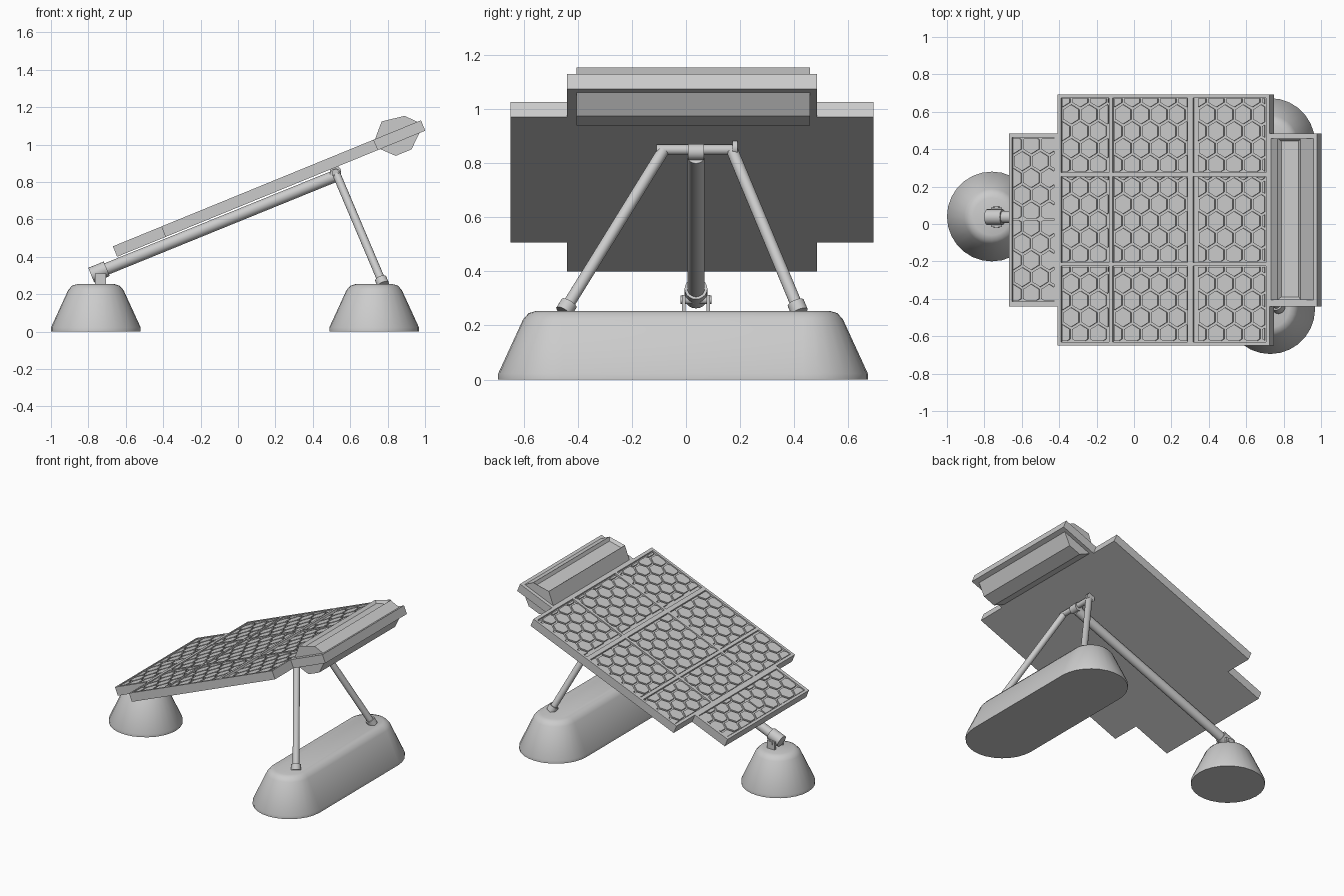
import bpy, bmesh, math
from mathutils import Matrix, Vector

if "Cube" in bpy.data.objects:
    bpy.data.objects.remove(bpy.data.objects["Cube"])

TILT = math.radians(22.25)
# Panel space: x runs up the slope, y across, z out of the panel face
PANEL = Matrix.Translation((-0.669, 0, 0.456)) @ Matrix.Rotation(-TILT, 4, 'Y')


def finish(name, bm, matrix=None, smooth=False):
    bmesh.ops.remove_doubles(bm, verts=bm.verts, dist=1e-5)
    bmesh.ops.recalc_face_normals(bm, faces=bm.faces)
    if matrix:
        bm.transform(matrix)
    me = bpy.data.meshes.new(name)
    bm.to_mesh(me)
    bm.free()
    ob = bpy.data.objects.new(name, me)
    bpy.context.collection.objects.link(ob)
    if smooth:
        bpy.ops.object.select_all(action='DESELECT')
        ob.select_set(True)
        bpy.context.view_layer.objects.active = ob
        bpy.ops.object.shade_smooth_by_angle(angle=math.radians(35))
    return ob


def prism(bm, base, offset):
    """Extrude a closed polygon by an offset vector."""
    a = [bm.verts.new(p) for p in base]
    b = [bm.verts.new(Vector(p) + Vector(offset)) for p in base]
    n = len(a)
    bm.faces.new(a)
    bm.faces.new(b[::-1])
    for i in range(n):
        j = (i + 1) % n
        bm.faces.new((a[i], a[j], b[j], b[i]))


def box(bm, x0, x1, y0, y1, z0, z1):
    prism(bm, [(x0, y0, z0), (x1, y0, z0), (x1, y1, z0), (x0, y1, z0)], (0, 0, z1 - z0))


def tube(name, p, q, r, seg=20):
    p, q = Vector(p), Vector(q)
    d = q - p
    bm = bmesh.new()
    m = Matrix.Translation((p + q) / 2) @ d.to_track_quat('Z', 'Y').to_matrix().to_4x4()
    bmesh.ops.create_cone(bm, cap_ends=True, segments=seg, radius1=r, radius2=r,
                          depth=d.length, matrix=m)
    return finish(name, bm, smooth=True)


def weight(name, cx, cy, half, seg=28):
    """Tapered concrete foot: round, or stretched along y by half."""
    profile = [(0.24, 0), (0.24, 0.022), (0.148, 0.222), (0.128, 0.245), (0.10, 0.254)]
    bm = bmesh.new()
    rings = []
    for r, z in profile:
        ring = []
        for start, side in ((0, 1), (math.pi, -1)):
            if half == 0 and side < 0:
                steps = range(1, seg // 2)
            else:
                steps = range(seg // 2 + 1)
            for i in steps:
                t = start + 2 * math.pi * i / seg
                ring.append(bm.verts.new((cx + r * math.cos(t),
                                          cy + side * half + r * math.sin(t), z)))
        rings.append(ring)
    n = len(rings[0])
    for a, b in zip(rings, rings[1:]):
        for i in range(n):
            j = (i + 1) % n
            bm.faces.new((a[i], a[j], b[j], b[i]))
    bm.faces.new(rings[0][::-1])
    bm.faces.new(rings[-1])
    finish(name, bm, smooth=True)


def clip(poly, axis, limit, sign):
    """Keep the part of a 2D polygon where sign * coord <= sign * limit."""
    out = []
    for p, q in zip(poly, poly[1:] + poly[:1]):
        dp, dq = sign * (limit - p[axis]), sign * (limit - q[axis])
        if dp >= 0:
            out.append(p)
        if dp * dq < 0:
            t = dp / (dp - dq)
            out.append((p[0] + t * (q[0] - p[0]), p[1] + t * (q[1] - p[1])))
    return out


def hex_tiles(bm, u0, u1, y0, y1, pitch=0.104, gap=0.014):
    r = (pitch - gap) / math.sqrt(3)
    row = pitch * 0.866
    for j in range(int((y1 - y0) / row) + 2):
        for i in range(-1, int((u1 - u0) / pitch) + 2):
            cu = u0 + pitch * (i + 0.5 * (j % 2))
            cy = y0 + row * (j + 0.4)
            poly = [(cu + r * math.cos(math.radians(60 * k + 30)),
                     cy + r * math.sin(math.radians(60 * k + 30))) for k in range(6)]
            for axis, lim, s in ((0, u0, -1), (0, u1, 1), (1, y0, -1), (1, y1, 1)):
                poly = clip(poly, axis, lim, s)
            if len(poly) > 2:
                prism(bm, [(x, y, -0.016) for x, y in poly], (0, 0, 0.012))


# Feet
weight("front_weight", -0.76, 0.04, 0)
weight("rear_weight", 0.728, -0.011, 0.444)

# Panel backing, stepped outline
bm = bmesh.new()
outline = [(0, -0.44), (0.28, -0.44), (0.28, -0.65), (1.507, -0.65), (1.507, 0.693),
           (0.28, 0.693), (0.28, 0.484), (0, 0.484)]
prism(bm, [(u, y, -0.06) for u, y in outline], (0, 0, 0.046))
finish("panel_backing", bm, PANEL)

# Raised frame bars around the cells
bm = bmesh.new()
for u0, u1 in ((0.28, 0.30), (0.577, 0.60), (1.032, 1.063), (1.485, 1.507)):
    box(bm, u0, u1, -0.65, 0.693, -0.014, 0)
for y0, y1 in ((-0.65, -0.63), (-0.225, -0.205), (0.255, 0.275), (0.675, 0.693)):
    box(bm, 0.28, 1.507, y0, y1, -0.014, 0)
box(bm, 0, 0.018, -0.44, 0.484, -0.014, 0)
box(bm, 0.262, 0.28, -0.44, 0.484, -0.014, 0)
box(bm, 0, 0.28, -0.44, -0.415, -0.014, 0)
box(bm, 0, 0.28, 0.462, 0.484, -0.014, 0)
finish("panel_frame", bm, PANEL)

# Hexagonal solar cells
bm = bmesh.new()
for y0, y1 in ((-0.625, -0.23), (-0.2, 0.25), (0.28, 0.67)):
    for u0, u1 in ((0.305, 0.572), (0.605, 1.027), (1.09, 1.475)):
        hex_tiles(bm, u0, u1, y0, y1)
for y0, y1 in ((-0.41, 0.02), (0.03, 0.457)):
    hex_tiles(bm, 0.022, 0.258, y0, y1)
finish("solar_cells", bm, PANEL)

# Equipment pod at the upper end: mounting plate plus a faceted housing
bm = bmesh.new()
box(bm, 1.507, 1.78, -0.44, 0.484, -0.06, 0)
finish("pod_plate", bm, PANEL)
bm = bmesh.new()
section = [(1.51, -0.05), (1.583, -0.125), (1.674, -0.125), (1.757, -0.05),
           (1.763, -0.005), (1.708, 0.055), (1.583, 0.074), (1.51, -0.005)]
prism(bm, [(u, -0.405, n) for u, n in section], (0, 0.863, 0))
bmesh.ops.recalc_face_normals(bm, faces=bm.faces)
top = max(bm.faces, key=lambda f: f.normal.z + f.calc_center_median().z)
bmesh.ops.inset_region(bm, faces=[top], thickness=0.022, depth=-0.02)
finish("pod_housing", bm, PANEL)

# Main boom, hinge and fork at the front foot
YB = 0.037
tube("main_boom", (-0.735, YB, 0.322), (0.512, YB, 0.829), 0.032)
tube("hinge_sleeve", (-0.785, YB, 0.302), (-0.702, YB, 0.336), 0.042)
tube("hinge_pin", (-0.735, YB - 0.058, 0.295), (-0.735, YB + 0.058, 0.295), 0.016)
for side, s in (("left", -1), ("right", 1)):
    bm = bmesh.new()
    c = YB + s * 0.045
    box(bm, -0.765, -0.705, c - 0.007, c + 0.007, 0.245, 0.312)
    finish("hinge_fork_" + side, bm)

# Cross bar with end caps, and two splayed rear legs
tube("cross_bar", (0.522, -0.109, 0.85), (0.522, 0.187, 0.85), 0.019)
tube("cross_bar_cap", (0.522, 0.172, 0.856), (0.522, 0.19, 0.856), 0.03)
tube("boom_end", (0.522, YB - 0.03, 0.842), (0.522, YB + 0.03, 0.842), 0.03)
for side, ya, yb in (("left", -0.085, -0.445), ("right", 0.172, 0.415)):
    a, b = Vector((0.525, ya, 0.845)), Vector((0.772, yb, 0.262))
    d = (b - a).normalized()
    tube("rear_leg_" + side, a, b, 0.022)
    tube("rear_leg_collar_" + side, b - d * 0.025, b + d * 0.015, 0.032)
